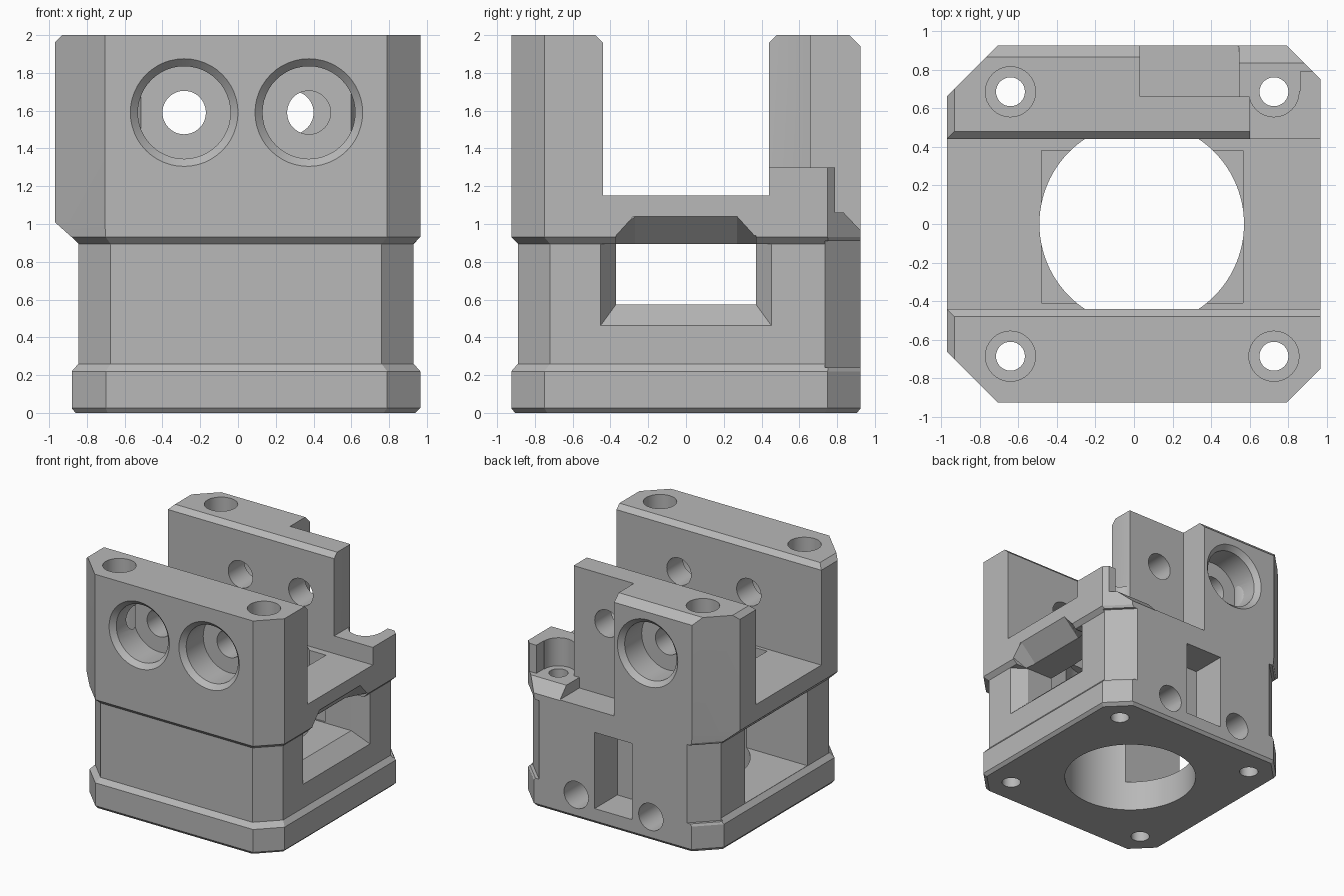
import bpy, bmesh, math
from mathutils import Matrix, Vector

old = bpy.data.objects.get("Cube")
if old:
    bpy.data.objects.remove(old, do_unlink=True)

grey = bpy.data.materials.new("plain_grey")
grey.use_nodes = True
COLOR = (0.48, 0.48, 0.48, 1)
grey.diffuse_color = COLOR
grey.node_tree.nodes["Principled BSDF"].inputs["Base Color"].default_value = COLOR


def make(name, bm):
    bmesh.ops.recalc_face_normals(bm, faces=bm.faces)
    me = bpy.data.meshes.new(name)
    bm.to_mesh(me)
    bm.free()
    me.materials.append(grey)
    ob = bpy.data.objects.new(name, me)
    bpy.context.scene.collection.objects.link(ob)
    return ob


def loft(name, rings):
    """Solid skinned through rings with equal point counts."""
    bm = bmesh.new()
    vs = [[bm.verts.new(p) for p in r] for r in rings]
    n = len(vs[0])
    for a, b in zip(vs, vs[1:]):
        for i in range(n):
            j = (i + 1) % n
            bm.faces.new((a[i], a[j], b[j], b[i]))
    bm.faces.new(vs[0])
    bm.faces.new(vs[-1])
    return make(name, bm)


cutters = []


def cut_loft(name, rings):
    cutters.append(loft(name, rings))


def cut_box(name, x0, x1, y0, y1, z0, z1):
    cut_loft(name, [[(x0, y0, z), (x1, y0, z), (x1, y1, z), (x0, y1, z)] for z in (z0, z1)])


def cut_prism(name, x0, x1, yz):
    """Profile in the y-z plane, extruded along x."""
    cut_loft(name, [[(x, y, z) for y, z in yz] for x in (x0, x1)])


def cut_turned(name, start, axis, steps, n=48):
    """Stepped round hole: steps are (distance along axis, radius)."""
    rot = Vector((0, 0, 1)).rotation_difference(Vector(axis)).to_matrix()
    rings = []
    for d, r in steps:
        rings.append([Vector(start) + rot @ Vector((r * math.cos(t), r * math.sin(t), d))
                      for t in (2 * math.pi * i / n for i in range(n))])
    cut_loft(name, rings)


def octagon(z, x0, x1, y0, y1, cl, cr):
    """Rectangle with cut corners, cl on the -x side, cr on the +x side."""
    return [(x0 + cl, y0, z), (x1 - cr, y0, z), (x1, y0 + cr, z), (x1, y1 - cr, z),
            (x1 - cr, y1, z), (x0 + cl, y1, z), (x0, y1 - cl, z), (x0, y0 + cl, z)]


# Outer body: foot, waist and head
F, B = -0.925, 0.925
body = loft("clamp_body", [
    octagon(0, -0.86, 0.94, F + .02, B - .02, .17, .17),
    octagon(0.025, -0.88, 0.965, F, B, .18, .175),
    octagon(0.22, -0.88, 0.965, F, B, .18, .175),
    octagon(0.26, -0.845, 0.93, F + .035, B, .17, .17),
    octagon(0.895, -0.845, 0.93, F + .035, B, .17, .17),
    octagon(0.93, -0.88, 0.965, F, B, .18, .175),
    octagon(1.01, -0.97, 0.965, F, B, .265, .175),
    octagon(2.0, -0.97, 0.965, F, B, .265, .175)])

# Recessed back corners at the waist
for x, s in ((0.93, 1), (-0.845, -1)):
    c = .19
    tri = [(x, B - c), (x - s * (c + .1), B + .1), (x + s * .2, B + .1), (x + s * .2, B - c)]
    cut_loft("corner_recess", [[(px, py, z) for px, py in tri] for z in (.24, .91)])

# Channel across the top with bevelled lips
cut_prism("top_channel", -1.2, 1.2, [(-.44, 1.15), (.44, 1.15), (.44, 1.96),
                                     (.54, 2.06), (-.54, 2.06), (-.44, 1.96)])
cut_prism("back_top_bevel", -1.2, .3, [(.865, 2), (1, 1.865), (1, 2.1), (.765, 2.1)])
cut_loft("side_top_bevel", [[(-.93, y, 2), (-1.03, y, 1.9), (-1.03, y, 2.1), (-.83, y, 2.1)]
                            for y in (-1.1, 1.1)])

# Central bore and inner pocket
cut_turned("main_bore", (.04, 0, -.1), (0, 0, 1), [(0, .53), (1.26, .53)], 96)
cut_box("inner_pocket", -.48, .565, -.41, .38, .58, 1.16)

# Side windows
cut_box("plain_window", -1.1, 0, -.43, .41, .262, .893)
flare = []
for x, w, z in ((.985, .49, .41), (.81, .37, .575), (.2, .37, .575)):
    flare.append([(x, -w, z), (x, w, z), (x, w, .893), (x, -w, .893)])
cut_loft("flared_window", flare)
roof = []
for x, z1, z2 in ((.98, .945, 1.055), (.82, .885, .895)):
    roof.append([(x, -.37, .7), (x, .37, .7), (x, .37, z1), (x, .27, z2), (x, -.27, z2), (x, -.37, z1)])
cut_loft("window_roof", roof)

# Stepped notch in the back wall and lowered corner post
cut_box("back_notch", .03, .545, .66, 1.1, .97, 2.2)
cut_box("corner_drop", .6, 1.2, .3, 1.1, 1.3, 2.2)
cut_box("post_back", .54, 1.2, .79, 1.1, 1.06, 2.2)
cut_box("post_slot", .54, .86, .69, 1.1, 1.06, 2.2)
cut_box("post_side", .54, .601, .66, 1.1, 1.06, 2.2)
cut_prism("ledge_bevel", .54, 1.2, [(.835, 1.06), (1.0, .885), (1.0, 1.2), (.835, 1.2)])

# Vertical screw holes
for x in (-.64, .725):
    for y in (-.685, .685):
        cut_turned("vertical_hole", (x, y, -.1), (0, 0, 1),
                   [(0, .075), (1.16, .075), (1.16, .13), (2.3, .13)], 32)

# Front and back screw holes with wide bevelled recesses
HEAD = [(-.1, .385), (0, .285), (.04, .245), (.27, .245), (.27, .115), (.6, .115)]
for x in (-.285, .375):
    cut_turned("front_hole", (x, F, 1.59), (0, 1, 0), HEAD)
cut_turned("back_hole", (-.285, B, 1.59), (0, -1, 0), HEAD)
cut_turned("notch_hole", (.285, B, 1.59), (0, -1, 0), [(0, .115), (.6, .115)])

# Lower back sockets and nut pocket
for x in (-.315, .39):
    cut_turned("back_socket", (x, B + .1, .2), (0, -1, 0), [(0, .115), (.4, .115)], 32)
cut_box("nut_pocket", -.14, .215, .62, 1.1, .13, .78)

# Carve the body, then drop the cutters
for c in cutters:
    c.hide_render = True
    m = body.modifiers.new(c.name, "BOOLEAN")
    m.operation = "DIFFERENCE"
    m.solver = "EXACT"
    m.object = c
bpy.context.view_layer.update()
result = bpy.data.meshes.new_from_object(
    body.evaluated_get(bpy.context.evaluated_depsgraph_get()))
body.modifiers.clear()
body.data = result
body.data.materials.clear()
body.data.materials.append(grey)
for p in body.data.polygons:
    p.material_index = 0
for c in cutters:
    bpy.data.objects.remove(c, do_unlink=True)

bpy.ops.object.select_all(action="DESELECT")
body.select_set(True)
bpy.context.view_layer.objects.active = body
bpy.ops.object.shade_smooth_by_angle(angle=math.radians(20))
